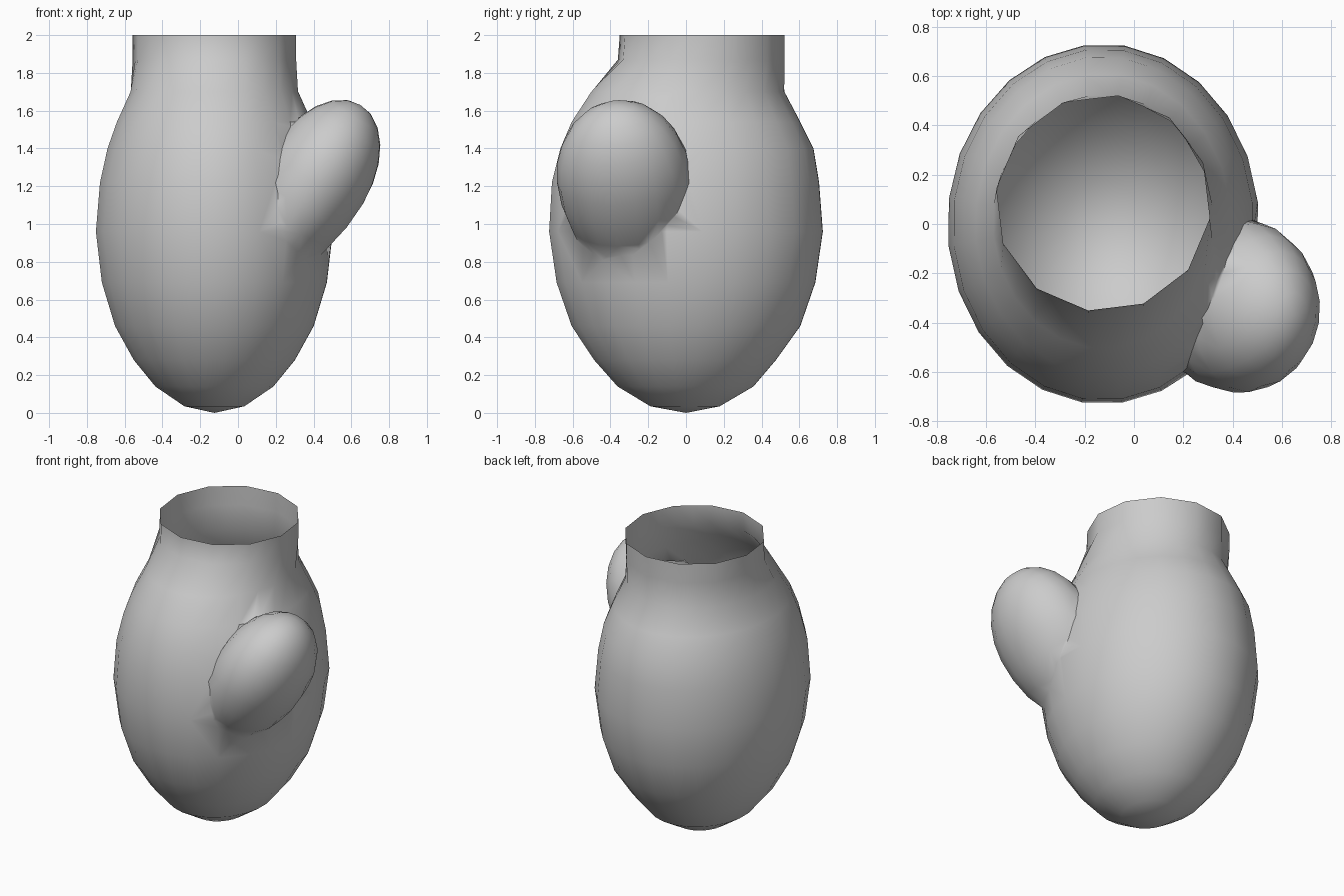
import bpy, bmesh, math
from mathutils import Vector, Matrix

cube = bpy.data.objects.get("Cube")
if cube:
    bpy.data.objects.remove(cube, do_unlink=True)

SIDES = 24
AXIS_X = -0.125

grey = bpy.data.materials.new("plain grey")
grey.use_nodes = True
grey.diffuse_color = (0.6, 0.6, 0.6, 1)
grey.node_tree.nodes["Principled BSDF"].inputs["Base Color"].default_value = (0.6, 0.6, 0.6, 1)


def to_object(bm, name):
    bmesh.ops.recalc_face_normals(bm, faces=bm.faces[:])
    mesh = bpy.data.meshes.new(name)
    bm.to_mesh(mesh)
    bm.free()
    mesh.materials.append(grey)
    obj = bpy.data.objects.new(name, mesh)
    bpy.context.collection.objects.link(obj)
    return obj


# Hand and cuff: rings of (height, half width, front y, back y)
RINGS = [
    (0.035, 0.16, -0.19, 0.18), (0.14, 0.315, -0.365, 0.36),
    (0.28, 0.43, -0.49, 0.48), (0.46, 0.53, -0.61, 0.61),
    (0.69, 0.60, -0.69, 0.69), (0.96, 0.632, -0.73, 0.73),
    (1.22, 0.61, -0.715, 0.71), (1.40, 0.57, -0.67, 0.68),
    (1.54, 0.52, -0.61, 0.61), (1.70, 0.447, -0.505, 0.525),
    (1.87, 0.437, -0.365, 0.525), (2.0, 0.437, -0.355, 0.525),
]
bm = bmesh.new()
loops = []
for z, rx, front, back in RINGS:
    ring = []
    for i in range(SIDES):
        a = math.tau * i / SIDES - math.radians(8)
        # The cuff has half as many sides: odd points sit on its chords
        k = math.cos(math.tau / SIDES) if z > 1.8 and i % 2 else 1
        ring.append(bm.verts.new((AXIS_X + rx * k * math.cos(a),
                                  (front + back) / 2 + (back - front) / 2 * k * math.sin(a), z)))
    loops.append(ring)
tip = bm.verts.new((AXIS_X, 0, 0))
for i in range(SIDES):
    j = (i + 1) % SIDES
    bm.faces.new((tip, loops[0][j], loops[0][i]))
    for low, high in zip(loops, loops[1:]):
        bm.faces.new((low[i], low[j], high[j], high[i]))
bm.faces.new(loops[-1])
mitten = to_object(bm, "mitten")

# Thumb: a leaning egg, longer towards its buried root
bm = bmesh.new()
bmesh.ops.create_uvsphere(bm, u_segments=18, v_segments=12, radius=1)
for v in bm.verts:
    v.co = Vector((v.co.x * 0.285, v.co.y * 0.355, v.co.z * (0.445 if v.co.z > 0 else 0.56)))
up = Vector((0.51, -0.09, 0.85)).normalized()
side = Vector((0, 1, 0)).cross(up).normalized()
turn = Matrix((side, up.cross(side), up)).transposed().to_4x4()
bmesh.ops.transform(bm, matrix=Matrix.Translation((0.42, -0.33, 1.25)) @ turn, verts=bm.verts[:])
thumb = to_object(bm, "thumb_cutter")

# Join into one skin
mod = mitten.modifiers.new("join thumb", 'BOOLEAN')
mod.operation = 'UNION'
mod.solver = 'EXACT'
mod.object = thumb
bpy.context.view_layer.objects.active = mitten
mitten.select_set(True)
bpy.ops.object.modifier_apply(modifier=mod.name)
bpy.data.objects.remove(thumb, do_unlink=True)

# Open the cuff and soften the seam of the thumb
bm = bmesh.new()
bm.from_mesh(mitten.data)
bmesh.ops.delete(bm, geom=[f for f in bm.faces if f.calc_center_median().z > 1.99], context='FACES')
bmesh.ops.remove_doubles(bm, verts=bm.verts[:], dist=0.015)
seam = {v for e in bm.edges if len(e.link_faces) == 2 and e.calc_face_angle_signed() < -0.3
        and e.verts[0].co.x > 0.1 and e.verts[0].co.z < 1.68 for v in e.verts}
bmesh.ops.smooth_vert(bm, verts=list(seam), factor=0.3, use_axis_x=True, use_axis_y=True, use_axis_z=True)
bm.to_mesh(mitten.data)
bm.free()
bpy.ops.object.shade_smooth_by_angle(angle=math.radians(60))
